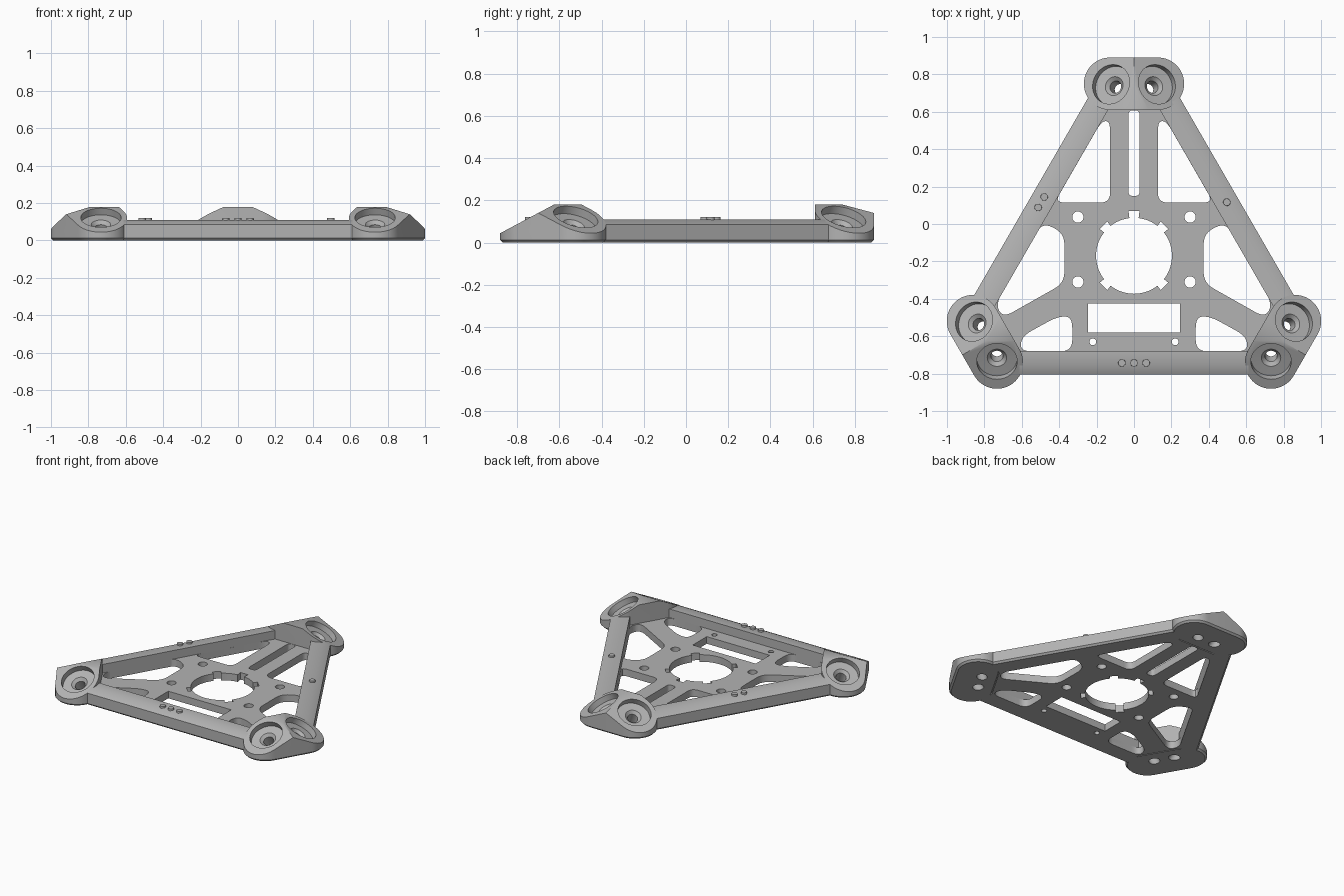
import bpy, bmesh
from math import sin, cos, tan, radians, pi
from mathutils import Matrix, Vector

if "Cube" in bpy.data.objects:
    bpy.data.objects.remove(bpy.data.objects["Cube"])

CY = -0.17                 # y of the three-fold axis
PLATE, BEAM, PAD = 0.05, 0.11, 0.18
TILT = radians(28)         # tilt of the socket faces
PAD_X, PAD_Y, PAD_R = 0.128, 0.92, 0.14
RIM_D, RIM_Z = 0.713, 0.043  # lowest edge of the tilted faces

grey = bpy.data.materials.new("light grey plastic")
grey.use_nodes = True
colour = (0.45, 0.45, 0.45, 1)
grey.diffuse_color = colour
grey.node_tree.nodes["Principled BSDF"].inputs["Base Color"].default_value = colour


def face_z(d):
    return RIM_Z + (RIM_D - d) * tan(TILT)


def turn(k):
    return Matrix.Translation((0, CY, 0)) @ Matrix.Rotation(k * 2 * pi / 3, 4, 'Z')


def make(name, bm, matrix=Matrix()):
    bmesh.ops.recalc_face_normals(bm, faces=bm.faces)
    bm.transform(matrix)
    mesh = bpy.data.meshes.new(name)
    bm.to_mesh(mesh)
    bm.free()
    mesh.materials.append(grey)
    ob = bpy.data.objects.new(name, mesh)
    bpy.context.collection.objects.link(ob)
    return ob


def select(ob):
    bpy.ops.object.select_all(action='DESELECT')
    ob.select_set(True)
    bpy.context.view_layer.objects.active = ob


def smooth(ob):
    select(ob)
    bpy.ops.object.shade_smooth_by_angle(angle=radians(30))


def rounded(points, r):
    """Polygon with its corners rounded."""
    out, n = [], len(points)
    for i in range(n):
        a, p, b = (Vector(points[j % n]) for j in (i - 1, i, i + 1))
        u, v = a - p, b - p
        s = p + u.normalized() * min(r, u.length * 0.48)
        e = p + v.normalized() * min(r, v.length * 0.48)
        for j in range(7):
            t = j / 6
            out.append(s * (1 - t) ** 2 + p * 2 * t * (1 - t) + e * t * t)
    return out


def circle(x, y, r, n=32):
    return [(x + r * cos(2 * pi * i / n), y + r * sin(2 * pi * i / n)) for i in range(n)]


def mirrored(points):
    return [(-p[0], p[1]) for p in points]


# Plate outline: a triangle with cut corners
outline = []
for k in range(3):
    for x in (0.157, -0.157):
        p = turn(k) @ Vector((x, 0.785, 0))
        outline.append((p.x, p.y))

# Large centre hole with key notches
centre_hole = []
notches = [45, 90, 135, 225, 315]
for i, a in enumerate(notches):
    nxt = notches[(i + 1) % 5] + (360 if i == 4 else 0)
    reach = 0.242 if a == 90 else 0.232
    for angle in (a - 7, a + 7):
        t = radians(angle)
        centre_hole.append((reach * cos(t), CY + reach * sin(t)))
    steps = int((nxt - a) / 5)
    for j in range(steps + 1):
        t = radians(a + 7 + (nxt - a - 14) * j / steps)
        centre_hole.append((0.203 * cos(t), CY + 0.203 * sin(t)))

# Openings on one side, mirrored to the other
side = [
    rounded([(-0.424, 0.115), (-0.128, 0.115), (-0.128, 0.55), (-0.173, 0.55)], 0.05),
    rounded([(-0.49, 0.01), (-0.372, -0.05), (-0.372, -0.315), (-0.70, -0.50),
             (-0.74, -0.43)], 0.06),
    rounded([(-0.33, -0.68), (-0.33, -0.495), (-0.41, -0.495), (-0.60, -0.60),
             (-0.61, -0.68)], 0.06),
    circle(-0.30, 0.037, 0.03),
    circle(-0.30, -0.31, 0.03),
    circle(-0.22, -0.63, 0.018),
]
middle = [
    centre_hole,
    rounded([(-0.03, 0.15), (0.03, 0.15), (0.03, 0.608), (-0.03, 0.608)], 0.025),
    [(-0.245, -0.58), (0.245, -0.58), (0.245, -0.425), (-0.245, -0.425)],
]

curve = bpy.data.curves.new("centre_plate", 'CURVE')
curve.dimensions = '2D'
curve.fill_mode = 'BOTH'
curve.extrude = PLATE / 2
for pts in [outline] + middle + side + [mirrored(s) for s in side]:
    spline = curve.splines.new('POLY')
    spline.points.add(len(pts) - 1)
    for sp, p in zip(spline.points, pts):
        sp.co = (p[0], p[1], 0, 1)
    spline.use_cyclic_u = True
tmp = bpy.data.objects.new("plate_curve", curve)
bpy.context.collection.objects.link(tmp)
bpy.context.view_layer.update()
bm = bmesh.new()
bm.from_mesh(tmp.evaluated_get(bpy.context.evaluated_depsgraph_get()).to_mesh())
bpy.data.objects.remove(tmp)
bmesh.ops.remove_doubles(bm, verts=bm.verts, dist=0.0002)
smooth(make("centre_plate", bm, Matrix.Translation((0, 0, PLATE / 2))))


# Edge beam: a chamfered section along one side
def beam(name, k):
    flat = RIM_D - (BEAM - RIM_Z) / tan(TILT)
    section = [(0.51, 0), (0.623, 0), (0.635, 0.012), (0.635, face_z(0.635)),
               (flat, BEAM), (0.51, BEAM)]
    bm = bmesh.new()
    f = bm.faces.new([bm.verts.new((-0.612, -d, z)) for d, z in section])
    ext = bmesh.ops.extrude_face_region(bm, geom=[f])
    bmesh.ops.translate(bm, vec=(1.224, 0, 0),
                        verts=[v for v in ext["geom"] if isinstance(v, bmesh.types.BMVert)])
    smooth(make(name, bm, turn(k)))


# Corner pad: a capsule cut by two tilted faces, with bored sockets
def pad(name, k):
    bm = bmesh.new()
    for r, z in ((PAD_R - 0.012, 0), (PAD_R, 0.012), (PAD_R, PAD)):
        for s in (-1, 1):
            for x, y in circle(s * PAD_X, PAD_Y, r, 64):
                bm.verts.new((x, y, z))
    bmesh.ops.convex_hull(bm, input=bm.verts)
    for s in (-1, 1):
        out = Vector((s * cos(pi / 6), sin(pi / 6), 0))
        normal = out * sin(TILT) + Vector((0, 0, cos(TILT)))
        bmesh.ops.bisect_plane(bm, geom=bm.verts[:] + bm.edges[:] + bm.faces[:],
                               plane_co=out * RIM_D + Vector((0, 0, RIM_Z)),
                               plane_no=normal, clear_outer=True)
    solid = bmesh.new()
    for v in bm.verts:
        solid.verts.new(v.co)
    bm.free()
    bmesh.ops.remove_doubles(solid, verts=solid.verts, dist=0.0001)
    hull = bmesh.ops.convex_hull(solid, input=solid.verts)
    loose = [v for v in solid.verts if not v.link_faces]
    bmesh.ops.delete(solid, geom=loose, context='VERTS')
    bmesh.ops.dissolve_limit(solid, angle_limit=radians(0.5),
                             verts=solid.verts, edges=solid.edges)
    body = make(name, solid, turn(k))

    # Socket cutter: recess, countersink and screw hole
    tool = bmesh.new()
    for s in (-1, 1):
        out = Vector((s * cos(pi / 6), sin(pi / 6), 0))
        at = Vector((s * PAD_X, PAD_Y, 0)) - out * 0.006
        at.z = face_z(at.dot(out))
        normal = out * sin(TILT) + Vector((0, 0, cos(TILT)))
        place = Matrix.Translation(at) @ normal.to_track_quat('Z', 'Y').to_matrix().to_4x4()
        rings = [[tool.verts.new(place @ Vector((x, y, h))) for x, y in circle(0, 0, r, 48)]
                 for r, h in ((0.108, 0.12), (0.108, -0.04), (0.052, -0.042),
                              (0.033, -0.06), (0.033, -0.22))]
        tool.faces.new(rings[0])
        tool.faces.new(rings[-1])
        for a, b in zip(rings, rings[1:]):
            for i in range(48):
                j = (i + 1) % 48
                tool.faces.new((a[i], a[j], b[j], b[i]))
    cutter = make("socket_cutter", tool, turn(k))
    cutter.hide_render = True
    mod = body.modifiers.new("sockets", 'BOOLEAN')
    mod.operation = 'DIFFERENCE'
    mod.solver = 'EXACT'
    mod.object = cutter
    select(body)
    bpy.ops.object.modifier_apply(modifier=mod.name)
    bpy.data.objects.remove(cutter)
    smooth(body)


# Marker studs: a different count on each beam
def studs(name, k, count):
    bm = bmesh.new()
    for i in range(count):
        x = (i - (count - 1) / 2) * 0.065
        bmesh.ops.create_cone(bm, cap_ends=True, segments=24, radius1=0.021, radius2=0.019,
                              depth=0.03, matrix=Matrix.Translation((x, -0.573, 0.106)))
    smooth(make(name, bm, turn(k)))


for k, place in enumerate(("front", "left", "right")):
    beam(place + "_beam", k)
    studs(place + "_studs", k, (3, 1, 2)[k])
for k, place in enumerate(("back", "front_right", "front_left")):
    pad(place + "_corner_pad", k)
